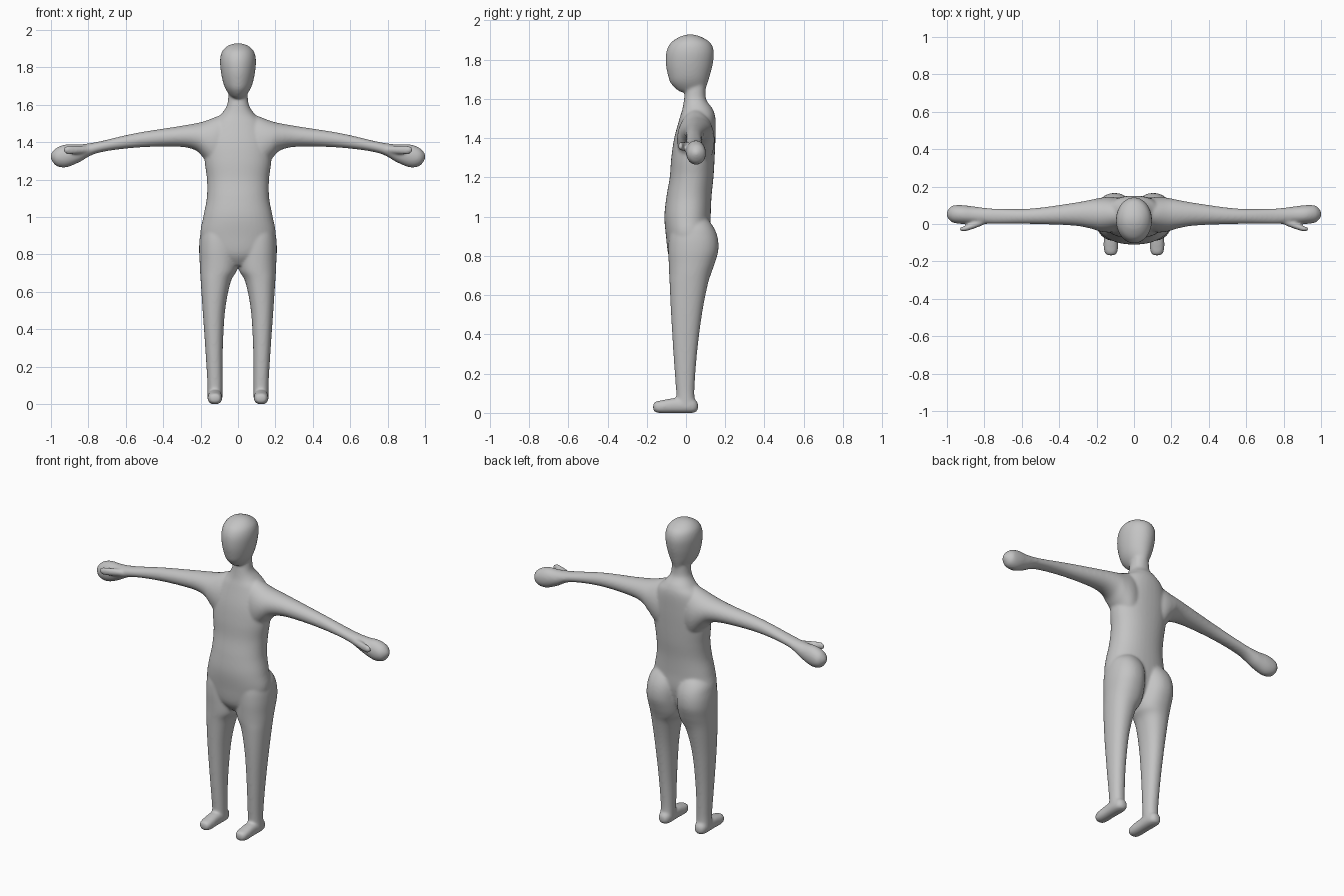
import bpy
import bmesh
from math import cos, sin, pi, copysign

SIDES = 40    # points around each cross-section
STEPS = 6     # in-between sections per span

default_cube = bpy.data.objects.get("Cube")
if default_cube:
    bpy.data.objects.remove(default_cube, do_unlink=True)


def spline(p0, p1, p2, p3, t):
    """Catmull-Rom blend of four section tuples."""
    return [0.5 * (2 * b + (c - a) * t + (2 * a - 5 * b + 4 * c - d) * t * t
                   + (3 * b - a - 3 * c + d) * t ** 3)
            for a, b, c, d in zip(p0, p1, p2, p3)]


def smooth_sections(sections):
    """Fill in smooth sections between the given ones."""
    last = len(sections) - 1
    result = []
    for i in range(last):
        group = [sections[min(max(k, 0), last)] for k in range(i - 1, i + 3)]
        result += [spline(*group, step / STEPS) for step in range(STEPS)]
    return result + [sections[last]]


def place(axis, along, a, b):
    """Turn section coordinates into a point for the chosen loft axis."""
    if axis == "x":
        return along, a, b
    if axis == "y":
        return a, along, b
    return a, b, along


def loft(bm, axis, sections, mirror=False, power=2.2):
    """Closed loft of rounded sections: (along, a_min, a_max, b_min, b_max)."""
    for side in ((1, -1) if mirror else (1,)):
        rings = []
        for along, a0, a1, b0, b1 in smooth_sections(sections):
            ring = []
            for k in range(SIDES):
                angle = 2 * pi * k / SIDES
                c, s = cos(angle), sin(angle)
                c = copysign(abs(c) ** (2 / power), c)
                s = copysign(abs(s) ** (2 / power), s)
                x, y, z = place(axis, along,
                                (a0 + a1) / 2 + c * (a1 - a0) / 2,
                                (b0 + b1) / 2 + s * (b1 - b0) / 2)
                ring.append(bm.verts.new((side * x, y, z)))
            rings.append(ring)
        for low, high in zip(rings, rings[1:]):
            for k in range(SIDES):
                n = (k + 1) % SIDES
                bm.faces.new((low[k], low[n], high[n], high[k]))
        bm.faces.new(rings[0])
        bm.faces.new(rings[-1])


def centred(rows):
    """Expand (along, half_width, b_min, b_max) to a symmetric section."""
    return [(along, -half, half, b0, b1) for along, half, b0, b1 in rows]


bm = bmesh.new()

# Head, from chin to crown
loft(bm, "z", centred([
    (1.633, 0.02, -0.02, 0.06),
    (1.645, 0.04, -0.045, 0.095),
    (1.68, 0.064, -0.078, 0.11),
    (1.72, 0.08, -0.092, 0.122),
    (1.78, 0.092, -0.103, 0.137),
    (1.84, 0.096, -0.1, 0.142),
    (1.885, 0.085, -0.078, 0.125),
    (1.915, 0.055, -0.035, 0.08),
    (1.928, 0.02, 0.005, 0.04),
]), power=2)

# Neck and torso
loft(bm, "z", centred([
    (1.68, 0.05, 0.0, 0.1),
    (1.6, 0.058, -0.01, 0.102),
    (1.55, 0.09, -0.018, 0.135),
    (1.5, 0.14, -0.033, 0.15),
    (1.4, 0.175, -0.06, 0.15),
    (1.3, 0.178, -0.075, 0.146),
    (1.2, 0.166, -0.083, 0.14),
    (1.1, 0.167, -0.1, 0.13),
    (1.0, 0.186, -0.11, 0.126),
    (0.9, 0.2, -0.102, 0.125),
    (0.8, 0.15, -0.088, 0.1),
    (0.74, 0.05, -0.05, 0.06),
]))

# Arms with rounded mitten hands
loft(bm, "x", [
    (0.05, -0.03, 0.13, 1.2, 1.56),
    (0.12, -0.045, 0.145, 1.24, 1.535),
    (0.18, -0.04, 0.14, 1.31, 1.512),
    (0.23, -0.025, 0.13, 1.358, 1.5),
    (0.33, -0.008, 0.112, 1.376, 1.483),
    (0.55, 0.0, 0.083, 1.37, 1.448),
    (0.75, 0.0, 0.083, 1.342, 1.402),
    (0.85, 0.0, 0.093, 1.292, 1.388),
    (0.92, 0.0, 0.101, 1.265, 1.388),
    (0.97, 0.008, 0.098, 1.272, 1.37),
    (0.995, 0.03, 0.075, 1.3, 1.345),
    (1.002, 0.045, 0.06, 1.315, 1.33),
], mirror=True, power=2)

# Thumbs
loft(bm, "x", [
    (0.77, 0.01, 0.04, 1.35, 1.37),
    (0.82, -0.012, 0.03, 1.34, 1.38),
    (0.87, -0.03, 0.005, 1.336, 1.382),
    (0.91, -0.04, -0.012, 1.336, 1.382),
    (0.932, -0.036, -0.018, 1.346, 1.37),
], mirror=True, power=2)

# Legs, with the buttocks in their upper sections
loft(bm, "z", [
    (1.02, 0.05, 0.12, -0.03, 0.08),
    (0.96, 0.01, 0.185, -0.07, 0.132),
    (0.9, 0.0, 0.203, -0.086, 0.16),
    (0.83, 0.0, 0.208, -0.09, 0.165),
    (0.76, 0.0, 0.205, -0.088, 0.146),
    (0.71, 0.008, 0.203, -0.086, 0.128),
    (0.65, 0.04, 0.199, -0.083, 0.11),
    (0.5, 0.069, 0.189, -0.076, 0.081),
    (0.3, 0.081, 0.175, -0.064, 0.056),
    (0.12, 0.083, 0.164, -0.051, 0.043),
    (0.04, 0.085, 0.162, -0.045, 0.045),
    (0.02, 0.1, 0.145, -0.03, 0.03),
], mirror=True)

# Feet, from toe to heel
loft(bm, "y", [
    (-0.168, 0.11, 0.135, 0.02, 0.043),
    (-0.16, 0.094, 0.152, 0.006, 0.055),
    (-0.13, 0.085, 0.162, -0.001, 0.063),
    (-0.06, 0.085, 0.162, -0.001, 0.075),
    (0.02, 0.084, 0.163, -0.001, 0.075),
    (0.05, 0.094, 0.153, 0.004, 0.065),
    (0.062, 0.11, 0.135, 0.02, 0.045),
], mirror=True, power=2.4)

bmesh.ops.recalc_face_normals(bm, faces=bm.faces)
rough = bpy.data.meshes.new("body")
bm.to_mesh(rough)
bm.free()
body = bpy.data.objects.new("body", rough)
bpy.context.collection.objects.link(body)

# Fuse the parts into one skin and soften the joins
remesh = body.modifiers.new("fuse", "REMESH")
remesh.mode = "VOXEL"
remesh.voxel_size = 0.0065
soften = body.modifiers.new("soften", "SMOOTH")
soften.factor = 0.5
soften.iterations = 14
bpy.context.view_layer.update()
graph = bpy.context.evaluated_depsgraph_get()
skin = bpy.data.meshes.new_from_object(body.evaluated_get(graph))
body.modifiers.clear()
body.data = skin
bpy.data.meshes.remove(rough)
skin.name = "body"
skin.polygons.foreach_set("use_smooth", [True] * len(skin.polygons))

# Single plain grey
grey = bpy.data.materials.new("plain grey")
grey.use_nodes = True
colour = (0.55, 0.55, 0.55, 1)
grey.diffuse_color = colour
grey.node_tree.nodes["Principled BSDF"].inputs["Base Color"].default_value = colour
skin.materials.clear()
skin.materials.append(grey)
